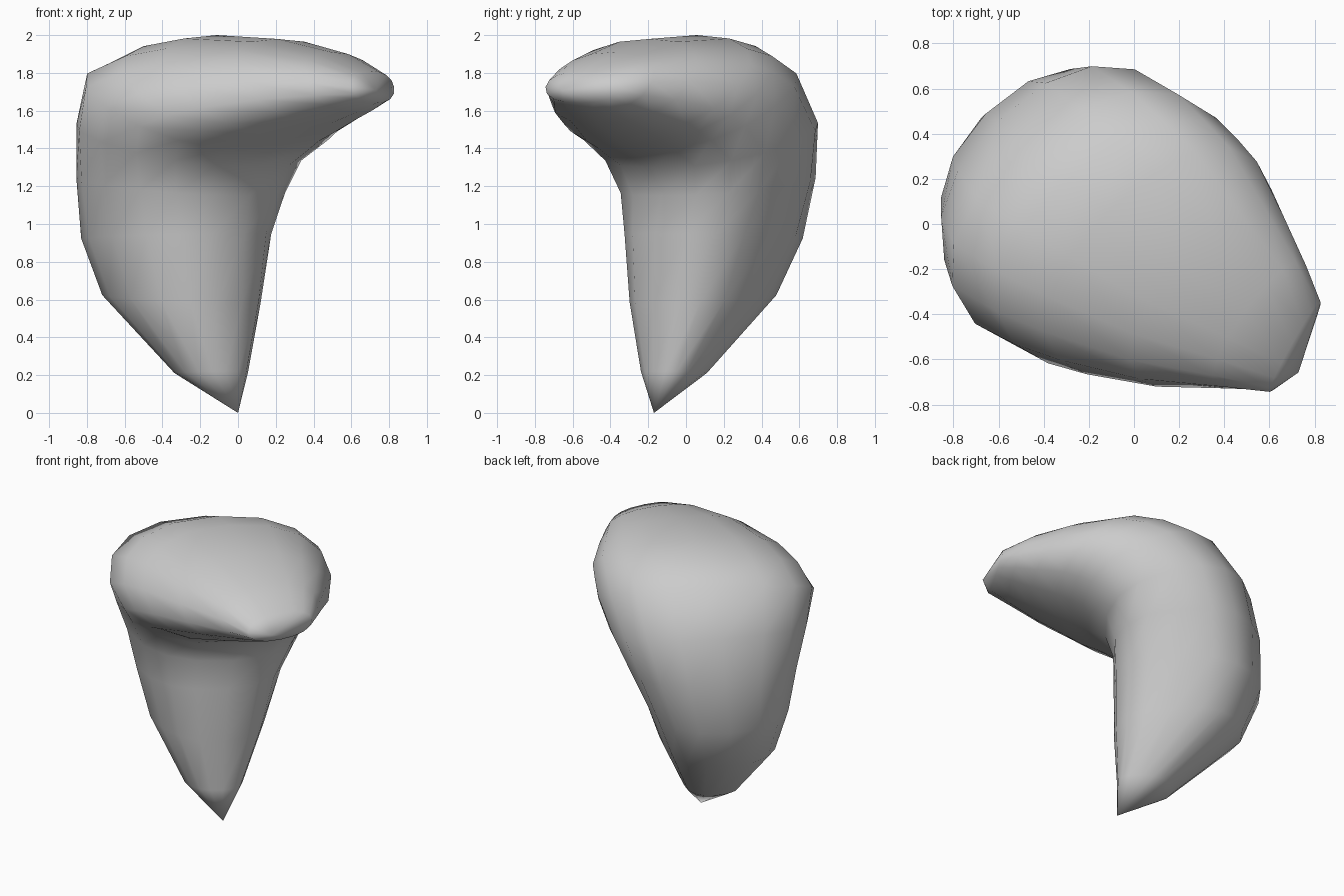
import bpy, bmesh
from math import sin, cos, pi

if "Cube" in bpy.data.objects:
    bpy.data.objects.remove(bpy.data.objects["Cube"])

SIDES = 16
R = 0.5 ** 0.5   # the body bends along the diagonal (+x, -y)

# Stations along the bend: inner (u, z), outer (u, z), side centre, half width,
# skew of the section, sideways lean of its inner face
stations = [
    (0.12, 0.22, -0.23, 0.21, -0.16, 0.18, 0.0, 0.04),
    (0.14, 0.58, -0.69, 0.63, -0.17, 0.36, 0.0, 0.06),
    (0.14, 0.95, -0.81, 0.92, -0.15, 0.46, 0.0, 0.06),
    (0.14, 1.15, -0.81, 1.26, -0.12, 0.55, 0.0, 0.07),
    (0.19, 1.30, -0.75, 1.57, -0.11, 0.64, 0.0, 0.06),
    (0.32, 1.38, -0.58, 1.86, -0.11, 0.70, 0.08, 0.03),
    (0.41, 1.42, -0.35, 1.96, -0.08, 0.67, 0.04, 0.0),
    (0.50, 1.46, -0.12, 2.00, -0.04, 0.62, 0.0, 0.0),
    (0.67, 1.53, 0.28, 1.98, 0.01, 0.48, -0.05, 0.0),
    (0.81, 1.59, 0.62, 1.91, 0.08, 0.33, -0.15, 0.0),
    (0.91, 1.64, 0.87, 1.81, 0.12, 0.22, -0.28, 0.0),
]


def place(u, v, z):
    return (R * (u + v), R * (v - u), z)


def rounded(c):
    return abs(c) ** 0.88 * (1 if c >= 0 else -1)


bm = bmesh.new()

# Rounded cross-sections
rings = []
for iu, iz, ou, oz, vc, hw, skew, lean in stations:
    mu, mz, du, dz = (iu + ou) / 2, (iz + oz) / 2, (iu - ou) / 2, (iz - oz) / 2
    ring = []
    for k in range(SIDES):
        c, s = rounded(cos(2 * pi * k / SIDES)), rounded(sin(2 * pi * k / SIDES))
        v = vc + hw * s + lean * max(c, 0)
        ring.append(bm.verts.new(place(mu + du * c + skew * hw * s, v, mz + dz * c)))
    rings.append(ring)

# Skin between the sections
for a, b in zip(rings, rings[1:]):
    for k in range(SIDES):
        j = (k + 1) % SIDES
        bm.faces.new((a[k], a[j], b[j], b[k]))

# Pointed foot and blunt front tip
for ring, point in ((rings[0], place(0.12, -0.12, 0)), (rings[-1], place(0.98, 0.05, 1.71))):
    p = bm.verts.new(point)
    for k in range(SIDES):
        bm.faces.new((ring[k], ring[(k + 1) % SIDES], p))

bmesh.ops.recalc_face_normals(bm, faces=bm.faces)
for f in bm.faces:
    f.smooth = True
mesh = bpy.data.meshes.new("bent_body")
bm.to_mesh(mesh)
bm.free()
body = bpy.data.objects.new("bent_body", mesh)
bpy.context.collection.objects.link(body)
